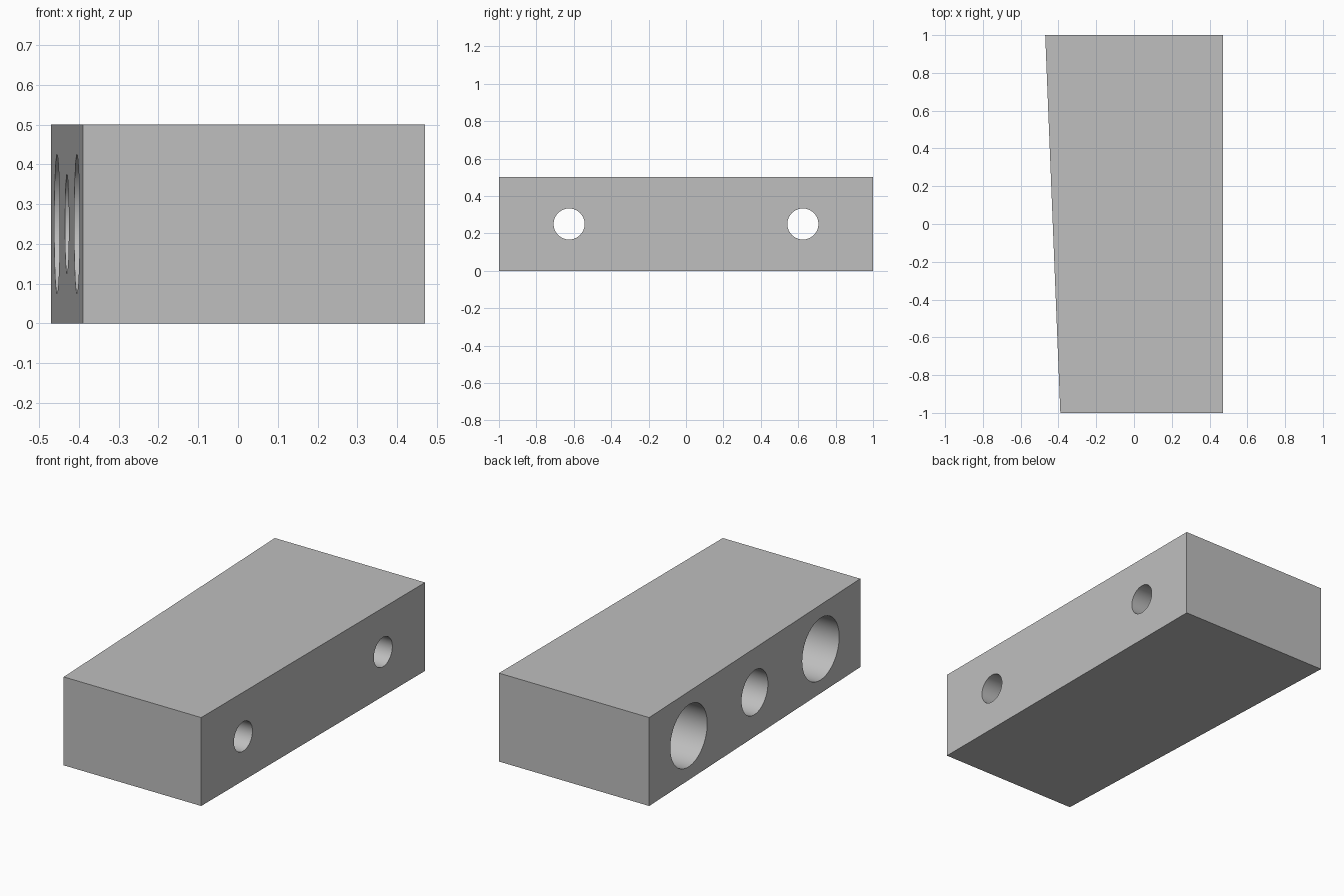
import bpy
import bmesh
import math

default = bpy.data.objects.get("Cube")
if default:
    bpy.data.objects.remove(default, do_unlink=True)

HEIGHT = 0.5
HALF_X = 0.47
HOLE_Y = 0.625

# Single grey material
grey = bpy.data.materials.new("plain_grey")
grey.use_nodes = True
colour = (0.52, 0.52, 0.52, 1)
grey.diffuse_color = colour
grey.node_tree.nodes["Principled BSDF"].inputs["Base Color"].default_value = colour

# Block with one tapered side, extruded upward from its outline
outline = [(-0.39, -1), (HALF_X, -1), (HALF_X, 1), (-HALF_X, 1)]
bm = bmesh.new()
base = bm.faces.new([bm.verts.new((x, y, 0)) for x, y in outline])
top = bmesh.ops.extrude_face_region(bm, geom=[base])
bmesh.ops.translate(bm, vec=(0, 0, HEIGHT),
                    verts=[v for v in top["geom"] if isinstance(v, bmesh.types.BMVert)])
bmesh.ops.recalc_face_normals(bm, faces=bm.faces)
mesh = bpy.data.meshes.new("tapered_block")
bm.to_mesh(mesh)
bm.free()
mesh.materials.append(grey)
block = bpy.data.objects.new("tapered_block", mesh)
bpy.context.collection.objects.link(block)


def drill(y, radius, x_end):
    """Cut a round hole along x, from the tapered side to x_end."""
    x_start = -0.6
    bpy.ops.mesh.primitive_cylinder_add(
        vertices=64, radius=radius, depth=x_end - x_start,
        location=((x_start + x_end) / 2, y, HEIGHT / 2),
        rotation=(0, math.pi / 2, 0))
    cutter = bpy.context.object
    cutter.name = "hole_cutter"
    cutter.hide_render = True
    cutter.data.materials.append(grey)
    cut = block.modifiers.new("hole", "BOOLEAN")
    cut.operation = "DIFFERENCE"
    cut.solver = "EXACT"
    cut.object = cutter
    bpy.ops.object.select_all(action="DESELECT")
    block.select_set(True)
    bpy.context.view_layer.objects.active = block
    bpy.ops.object.modifier_apply(modifier=cut.name)
    bpy.data.objects.remove(cutter, do_unlink=True)


# Two counterbored through holes and a blind hole between them
for side in (-1, 1):
    drill(side * HOLE_Y, 0.175, 0.0)
    drill(side * HOLE_Y, 0.083, 0.6)
drill(0, 0.125, -0.05)

bpy.ops.object.shade_smooth_by_angle(angle=math.radians(30))
